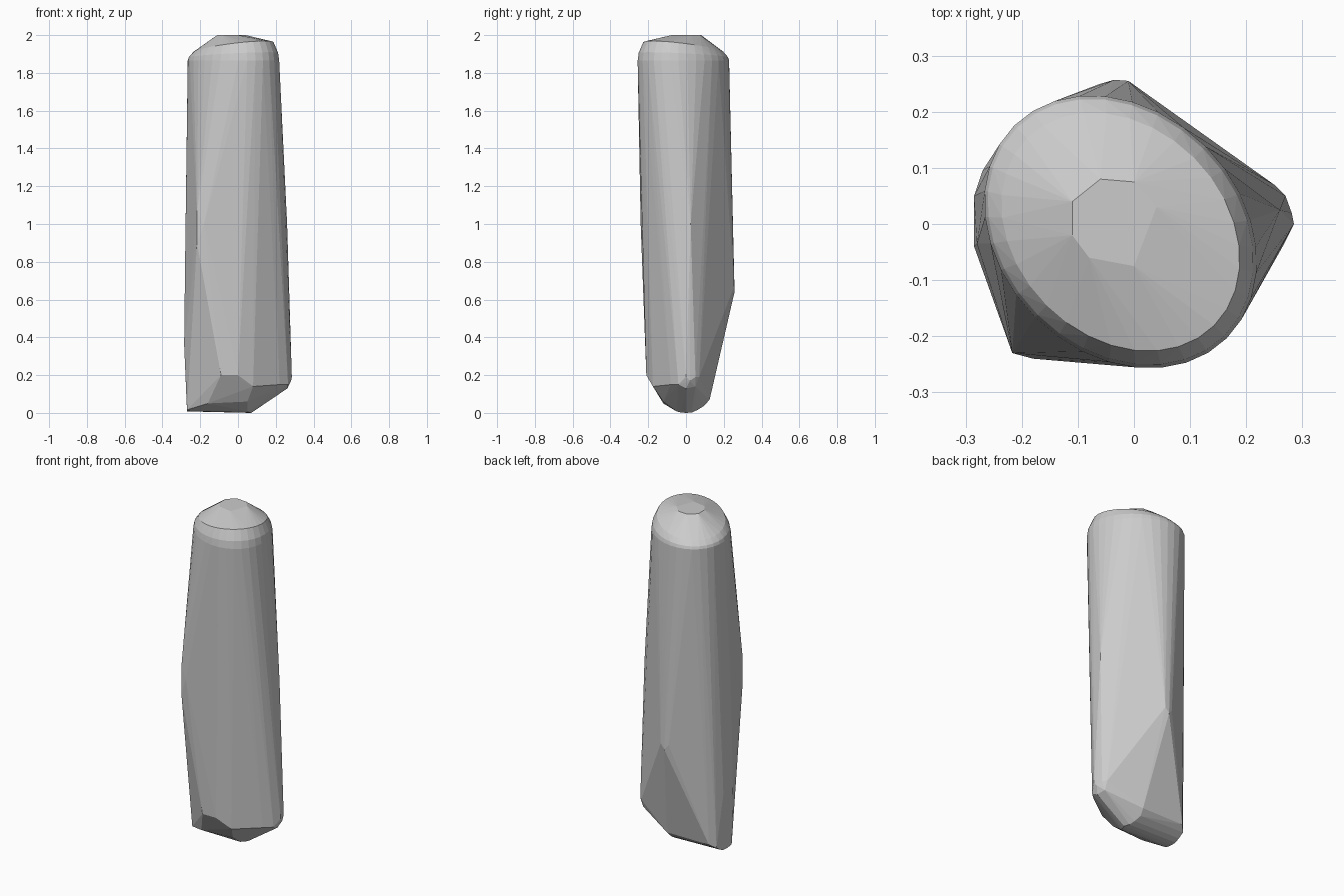
import bpy, bmesh
from math import cos, sin, tau, sqrt

if "Cube" in bpy.data.objects:
    bpy.data.objects.remove(bpy.data.objects["Cube"])

pts = []


# Tilted oval ring: long axis runs along (+x, -y)
def ring(long_r, short_r, height, n=32):
    for i in range(n):
        a = tau * i / n
        u, v = long_r * cos(a), short_r * sin(a)
        x = -0.024 + (u + v) / sqrt(2)
        y = -0.014 + (v - u) / sqrt(2)
        pts.append((x, y, height(x, y)))


# Rounded shoulder of the top end, higher towards front right
ring(0.268, 0.215, lambda x, y: 1.865)
ring(0.262, 0.209, lambda x, y: 1.895 + 0.04 * (x - y))
ring(0.236, 0.186, lambda x, y: 1.937 + 0.1 * (x - y))

# Small flat cap
pts += [(x, y, 2.0) for x, y in ((-.11, -.02), (-.11, .04), (-.06, .08),
        (0, .075), (.04, .03), (0, -.075), (-.08, -.06))]

# Bulges part way up the shaft: front left, back, left, right
pts += [(-.217, -.23, .9), (-.217, -.23, 1.06), (-.18, -.24, 1.0),
        (-.06, .25, .67), (-.035, .257, .64), (-.01, .255, .67),
        (-.285, .05, .36), (-.285, -.04, .36), (-.28, .045, .8), (-.28, -.035, .8),
        (.26, .025, 1.0)]

# Front lower edge and chamfer
pts += [(-.09, -.21, .2), (0, -.21, .2), (.08, -.175, .14),
        (.05, -.12, .06), (-.16, -.12, .05)]

# Rounded right foot
pts += [(.285, 0, .19), (.281, .02, .17), (.27, .05, .19), (.25, .07, .19),
        (.265, -.04, .15), (.262, .0, .13), (.25, .05, .14), (.22, -.08, .15)]

# Rounded keel along the bottom, from left tip to the right foot
for y, z in ((-.05, .008), (-.025, .002), (0, 0), (.03, .002), (.06, .015), (.095, .037)):
    pts += [(-.27, y, z + .008), (.07 - abs(y) * .4, y, z)]
pts += [(-.24, .125, .07), (.04, .125, .07)]

# Stone body: hull wrapped round all the control points
bm = bmesh.new()
for p in pts:
    bm.verts.new(p)
bmesh.ops.convex_hull(bm, input=bm.verts[:])
bmesh.ops.delete(bm, geom=[v for v in bm.verts if not v.link_faces], context='VERTS')
bmesh.ops.dissolve_limit(bm, angle_limit=0.01, verts=bm.verts[:], edges=bm.edges[:])
bmesh.ops.recalc_face_normals(bm, faces=bm.faces[:])
mesh = bpy.data.meshes.new("stone_pillar")
bm.to_mesh(mesh)
bm.free()
obj = bpy.data.objects.new("stone_pillar", mesh)
bpy.context.collection.objects.link(obj)
